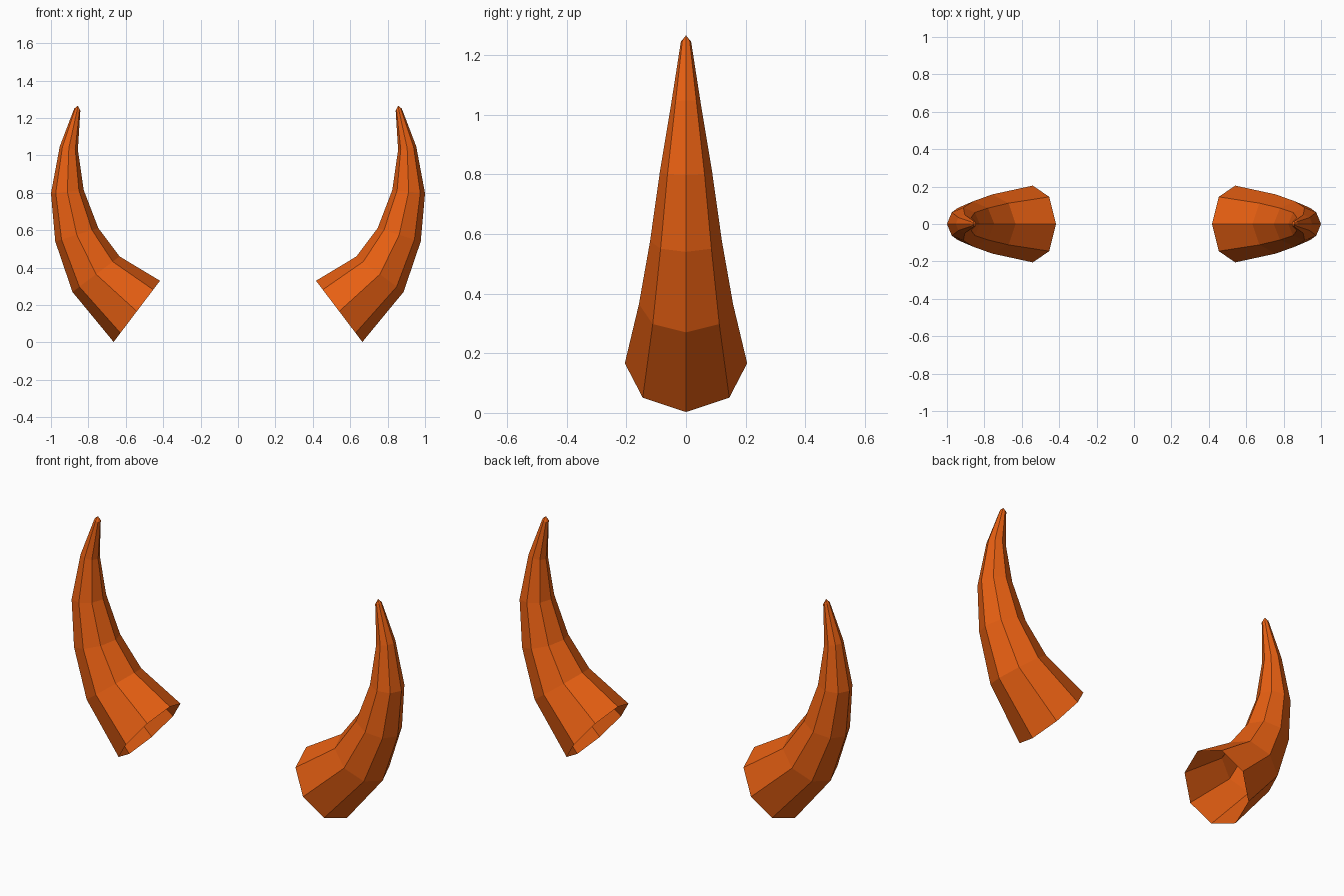
import bpy, bmesh, math
from mathutils import Vector

if "Cube" in bpy.data.objects:
    bpy.data.objects.remove(bpy.data.objects["Cube"])

# Horn cross-sections: inner edge (x, z) and outer edge (x, z), base to tip
SECTIONS = [
    ((0.417, 0.330), (0.665, 0.003)),
    ((0.633, 0.460), (0.885, 0.270)),
    ((0.747, 0.612), (0.977, 0.540)),
    ((0.825, 0.815), (1.000, 0.797)),
    ((0.856, 1.030), (0.953, 1.048)),
    ((0.843, 1.240), (0.876, 1.250)),
]
TIP = (0.857, 1.266)
SIDES = 8

mat = bpy.data.materials.new("orange_horn")
mat.diffuse_color = (0.8, 0.115, 0.006, 1)
mat.use_nodes = True
mat.node_tree.nodes["Principled BSDF"].inputs["Base Color"].default_value = mat.diffuse_color


def make_horn(name, side):
    bm = bmesh.new()
    rings = []
    # Octagonal rings spanning each inner/outer pair
    for (xi, zi), (xo, zo) in SECTIONS:
        inner, outer = Vector((xi * side, 0, zi)), Vector((xo * side, 0, zo))
        centre, axis = (inner + outer) / 2, (outer - inner) / 2
        depth = Vector((0, axis.length, 0))
        angles = [math.tau * i / SIDES for i in range(SIDES)]
        rings.append([bm.verts.new(centre + axis * math.cos(a) + depth * math.sin(a))
                      for a in angles])
    # Horn walls, open at the base
    for a, b in zip(rings, rings[1:]):
        for i in range(SIDES):
            j = (i + 1) % SIDES
            bm.faces.new((a[i], a[j], b[j], b[i]))
    # Pointed tip
    tip = bm.verts.new((TIP[0] * side, 0, TIP[1]))
    for i in range(SIDES):
        bm.faces.new((rings[-1][i], rings[-1][(i + 1) % SIDES], tip))
    # Outward normals: mirrored sides wind the opposite way
    bm.normal_update()
    first = bm.faces[:][0]
    base_centre = sum((v.co for v in rings[0]), Vector()) / SIDES
    if first.normal.dot(rings[0][0].co - base_centre) < 0:
        bmesh.ops.reverse_faces(bm, faces=bm.faces[:])
    mesh = bpy.data.meshes.new(name)
    bm.to_mesh(mesh)
    bm.free()
    mesh.materials.append(mat)
    obj = bpy.data.objects.new(name, mesh)
    bpy.context.collection.objects.link(obj)


make_horn("right_horn", 1)
make_horn("left_horn", -1)
